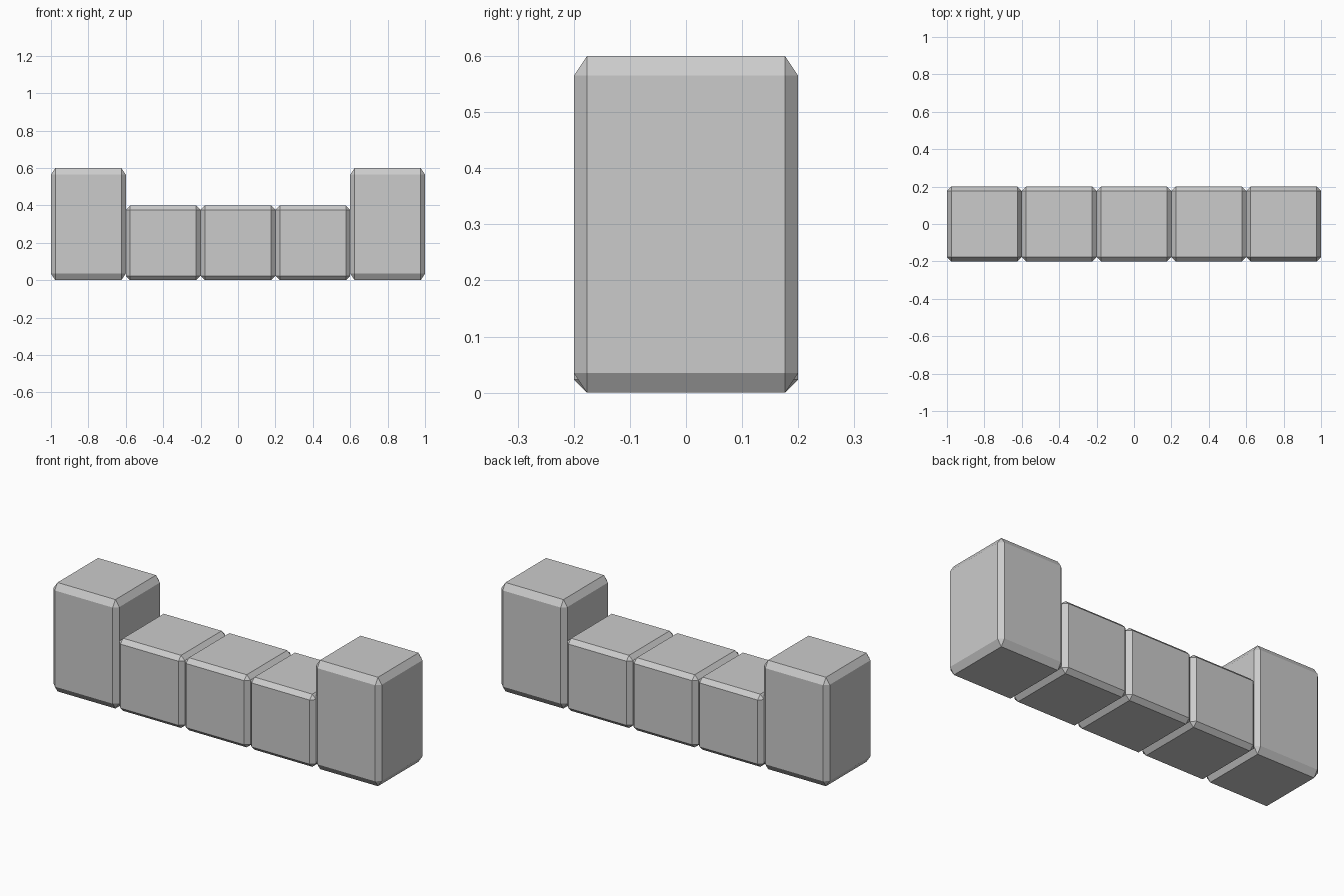
import bpy
import bmesh

if "Cube" in bpy.data.objects:
    bpy.data.objects.remove(bpy.data.objects["Cube"])

WIDTH = 0.4
CHAMFER = 0.0235


def block(name, x, height):
    """Chamfered cube standing on the ground, stretched to the given height."""
    bm = bmesh.new()
    bmesh.ops.create_cube(bm, size=WIDTH)
    bmesh.ops.bevel(bm, geom=bm.edges[:], offset=CHAMFER, offset_type='OFFSET',
                    segments=1, profile=0.5, affect='EDGES')
    # Stretching after the bevel makes the chamfers taller on the end posts
    bmesh.ops.scale(bm, vec=(1, 1, height / WIDTH), verts=bm.verts)
    bmesh.ops.translate(bm, vec=(0, 0, height / 2), verts=bm.verts)
    mesh = bpy.data.meshes.new(name)
    bm.to_mesh(mesh)
    bm.free()
    obj = bpy.data.objects.new(name, mesh)
    obj.location.x = x
    bpy.context.collection.objects.link(obj)
    return obj


# Low row of three blocks
for i, label in enumerate(("left", "centre", "right")):
    block(f"low_block_{label}", (i - 1) * WIDTH, 0.4)

# Tall posts at both ends
for label, side in (("left", -1), ("right", 1)):
    block(f"end_post_{label}", side * 2 * WIDTH, 0.6)
